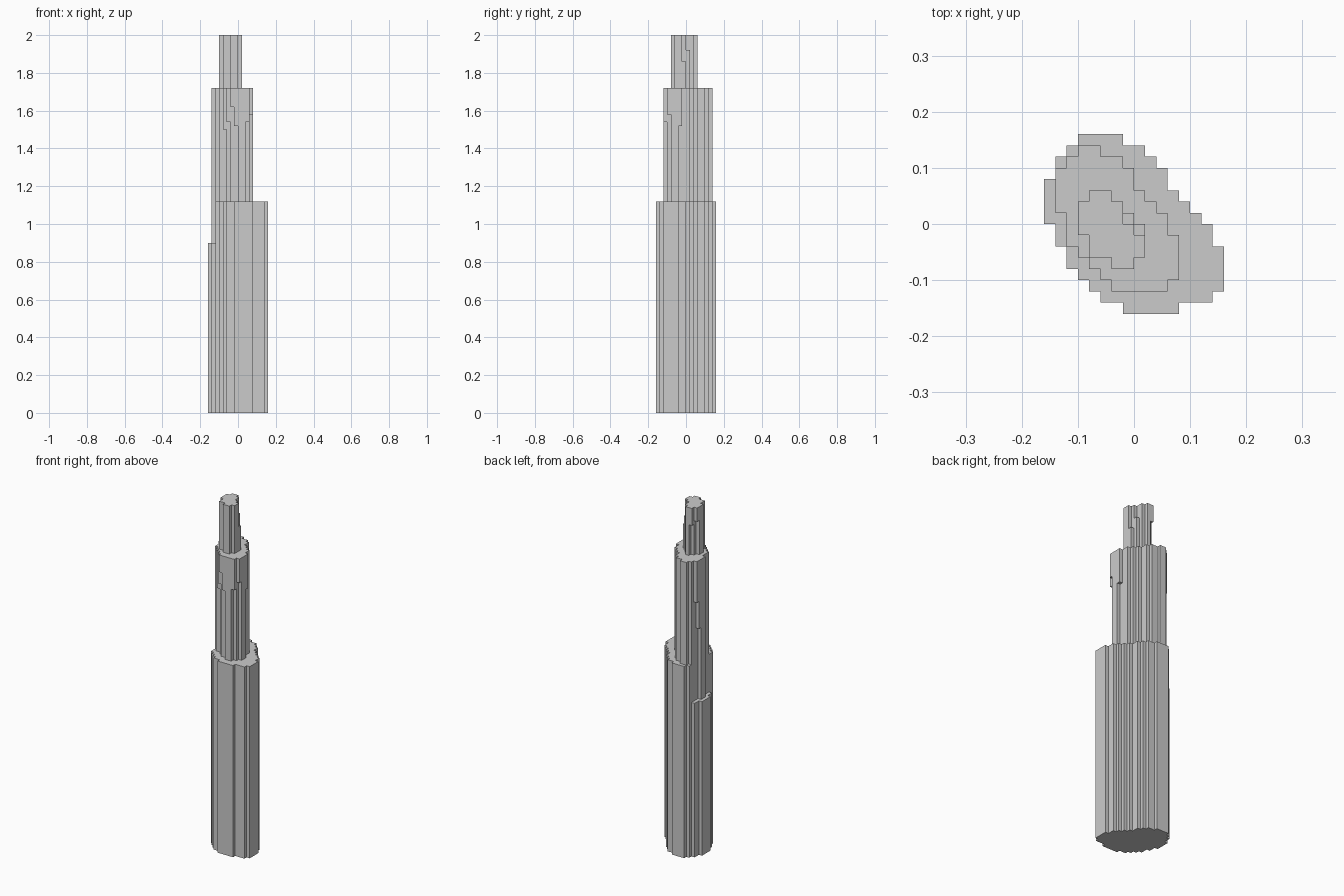
import bpy, bmesh

if "Cube" in bpy.data.objects:
    bpy.data.objects.remove(bpy.data.objects["Cube"])

C = 0.02  # cell size in plan


def tier(first_row, runs, z0, z1, special):
    """Map each plan cell to its height range; rows run from back to front."""
    cells = {}
    for k, (a, b) in enumerate(runs):
        for i in range(a, b):
            cells[i, first_row - k] = (z0, z1)
    cells.update(special)
    return cells


# Plan outlines of the three stacked tiers (left, right cell per row)
base = tier(7, [(-5, -1), (-6, 1), (-7, 2), (-7, 3), (-8, 3), (-8, 4), (-8, 5), (-8, 6),
                (-7, 7), (-7, 7), (-6, 8), (-6, 8), (-5, 8), (-4, 8), (-3, 7), (-1, 4)],
            0, 1.12, {})
for c in base:            # lower ledge on the left side
    if c[0] < -6:
        base[c] = (0, 0.9)

middle = tier(6, [(-5, -3), (-6, -1), (-7, 0), (-7, 0), (-7, 1), (-7, 2), (-6, 3),
                  (-6, 3), (-6, 4), (-5, 4), (-4, 4), (-3, 4), (-2, 3)],
              1.12, 1.72,
              {(-2, -6): (1.62, 1.72), (-1, -6): (1.52, 1.72), (-3, -5): (1.54, 1.72),
               (-4, -4): (1.50, 1.72), (2, -6): (1.54, 1.72), (3, -5): (1.58, 1.72),
               (3, -2): (1.52, 1.72), (-7, 4): (1.48, 1.72), (-7, 3): (1.32, 1.72),
               (-7, 2): (0.9, 1.72), (-7, 1): (0.9, 1.72)})

top = tier(2, [(-4, -2), (-5, -1), (-5, 0), (-5, 1), (-4, 1), (-4, 1), (-2, 0)],
           1.72, 2.0,
           {(-1, 0): (1.72, 1.92), (0, -1): (1.72, 1.86),
            (-5, 1): (1.92, 2.0), (-4, 2): (1.90, 2.0)})

tiers = {"base_shaft": base, "middle_shaft": middle, "top_shaft": top}
levels = sorted({z for t in tiers.values() for r in t.values() for z in r})
solid = set()
for t in tiers.values():
    for (i, j), (lo, hi) in t.items():
        for k in range(levels.index(lo), levels.index(hi)):
            solid.add((i, j, k))

# Direction and the face corners (counter-clockwise from outside)
SIDES = [((1, 0, 0), [(1, 0, 0), (1, 1, 0), (1, 1, 1), (1, 0, 1)]),
         ((-1, 0, 0), [(0, 1, 0), (0, 0, 0), (0, 0, 1), (0, 1, 1)]),
         ((0, 1, 0), [(1, 1, 0), (0, 1, 0), (0, 1, 1), (1, 1, 1)]),
         ((0, -1, 0), [(0, 0, 0), (1, 0, 0), (1, 0, 1), (0, 0, 1)]),
         ((0, 0, 1), [(0, 0, 1), (1, 0, 1), (1, 1, 1), (0, 1, 1)]),
         ((0, 0, -1), [(0, 1, 0), (1, 1, 0), (1, 0, 0), (0, 0, 0)])]


def build(name, cells):
    """Make the exposed outer skin of one tier."""
    bm = bmesh.new()
    for (i, j), (lo, hi) in cells.items():
        for k in range(levels.index(lo), levels.index(hi)):
            for (dx, dy, dz), quad in SIDES:
                if (i + dx, j + dy, k + dz) not in solid:
                    bm.faces.new([bm.verts.new(((i + a) * C, (j + b) * C, levels[k + c]))
                                  for a, b, c in quad])
    bmesh.ops.remove_doubles(bm, verts=bm.verts[:], dist=1e-4)
    bmesh.ops.dissolve_limit(bm, angle_limit=0.01, verts=bm.verts[:], edges=bm.edges[:])
    mesh = bpy.data.meshes.new(name)
    bm.to_mesh(mesh)
    bm.free()
    bpy.context.collection.objects.link(bpy.data.objects.new(name, mesh))


for name, cells in tiers.items():
    build(name, cells)
